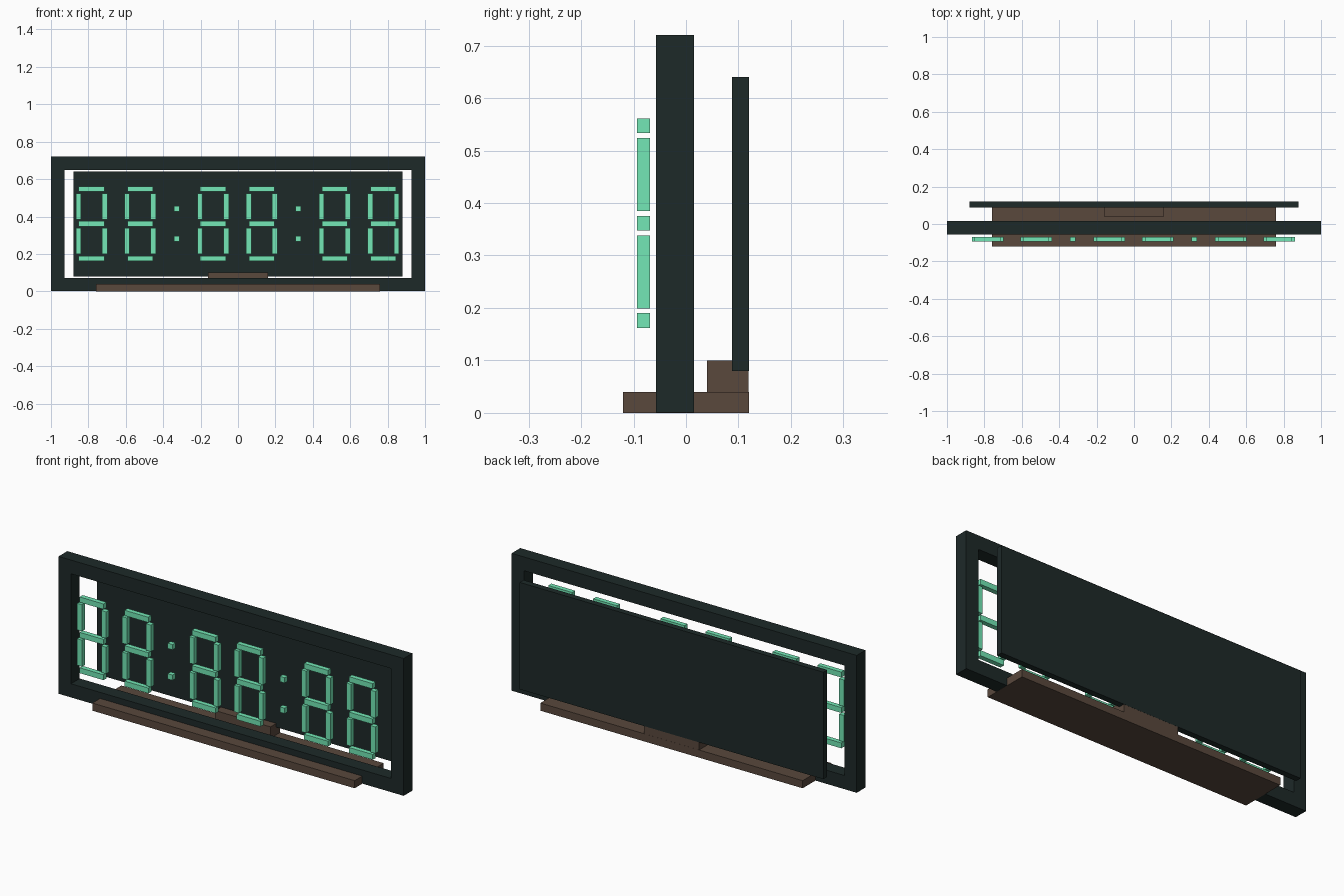
import bpy, bmesh
from mathutils import Matrix, Vector

cube = bpy.data.objects.get("Cube")
if cube:
    bpy.data.objects.remove(cube, do_unlink=True)


def material(name, color):
    mat = bpy.data.materials.new(name)
    mat.use_nodes = True
    mat.diffuse_color = (*color, 1)
    mat.node_tree.nodes["Principled BSDF"].inputs["Base Color"].default_value = (*color, 1)
    return mat


CASE = material("dark slate", (0.0125, 0.0225, 0.0215))
WOOD = material("brown", (0.100, 0.065, 0.046))
GLOW = material("mint green", (0.172, 0.800, 0.465))


def finish(bm, name, mat):
    mesh = bpy.data.meshes.new(name)
    bm.to_mesh(mesh)
    bm.free()
    mesh.materials.append(mat)
    obj = bpy.data.objects.new(name, mesh)
    bpy.context.collection.objects.link(obj)


def add_box(bm, center, size):
    bmesh.ops.create_cube(bm, size=1, matrix=Matrix.Translation(center) @ Matrix.Diagonal((*size, 1)))


def box(name, mat, low, high):
    low, high = Vector(low), Vector(high)
    bm = bmesh.new()
    add_box(bm, (low + high) / 2, high - low)
    finish(bm, name, mat)


# Open rectangular frame: outer and inner loops at front and back, bridged around
W, H, BORDER, FRONT, BACK = 1.0, 0.72, 0.072, -0.057, 0.015
LIFT = 0.0005  # keeps the frame's underside just inside the base
bm = bmesh.new()


def frame_loop(y, inset, bottom):
    x, top = W - inset, H - inset
    return [bm.verts.new(co) for co in ((-x, y, bottom), (x, y, bottom), (x, y, top), (-x, y, top))]


loops = [frame_loop(FRONT, 0, LIFT), frame_loop(FRONT, BORDER, BORDER),
         frame_loop(BACK, BORDER, BORDER), frame_loop(BACK, 0, LIFT)]
for k in range(4):
    a, b = loops[k], loops[(k + 1) % 4]
    for i in range(4):
        j = (i + 1) % 4
        bm.faces.new((a[i], a[j], b[j], b[i]))
bmesh.ops.recalc_face_normals(bm, faces=bm.faces[:])
finish(bm, "frame", CASE)

# Back panel and wooden stand
box("back_panel", CASE, (-0.88, 0.088, 0.08), (0.88, 0.12, 0.64))
box("base", WOOD, (-0.76, -0.12, 0), (0.76, 0.12, 0.04))
box("panel_support", WOOD, (-0.16, 0.04, 0.04), (0.16, 0.1195, 0.10))

# Seven-segment digits and colon dots
Y, T, MID, STEP = -0.081, 0.028, 0.3615, 0.1855
DEPTH = 0.025


def digit(name, x):
    bm = bmesh.new()
    for row in (-1, 0, 1):
        add_box(bm, (x, Y, MID + row * STEP), (0.138, DEPTH, T))
    for side in (-1, 1):
        for row in (-0.5, 0.5):
            add_box(bm, (x + side * 0.07, Y, MID + row * STEP), (T, DEPTH, 0.139))
    finish(bm, name, GLOW)


def colon(name, x):
    bm = bmesh.new()
    for side in (-1, 1):
        add_box(bm, (x, Y, MID + side * 0.08), (T, DEPTH, T))
    finish(bm, name, GLOW)


for pair, label in enumerate(("hour", "minute", "second")):
    middle = -0.003 + (pair - 1) * 0.65
    digit(label + "_tens_digit", middle - 0.13)
    digit(label + "_units_digit", middle + 0.13)
for side, label in ((-1, "right"), (1, "left")):
    colon(label + "_colon", -0.003 + side * 0.325)
